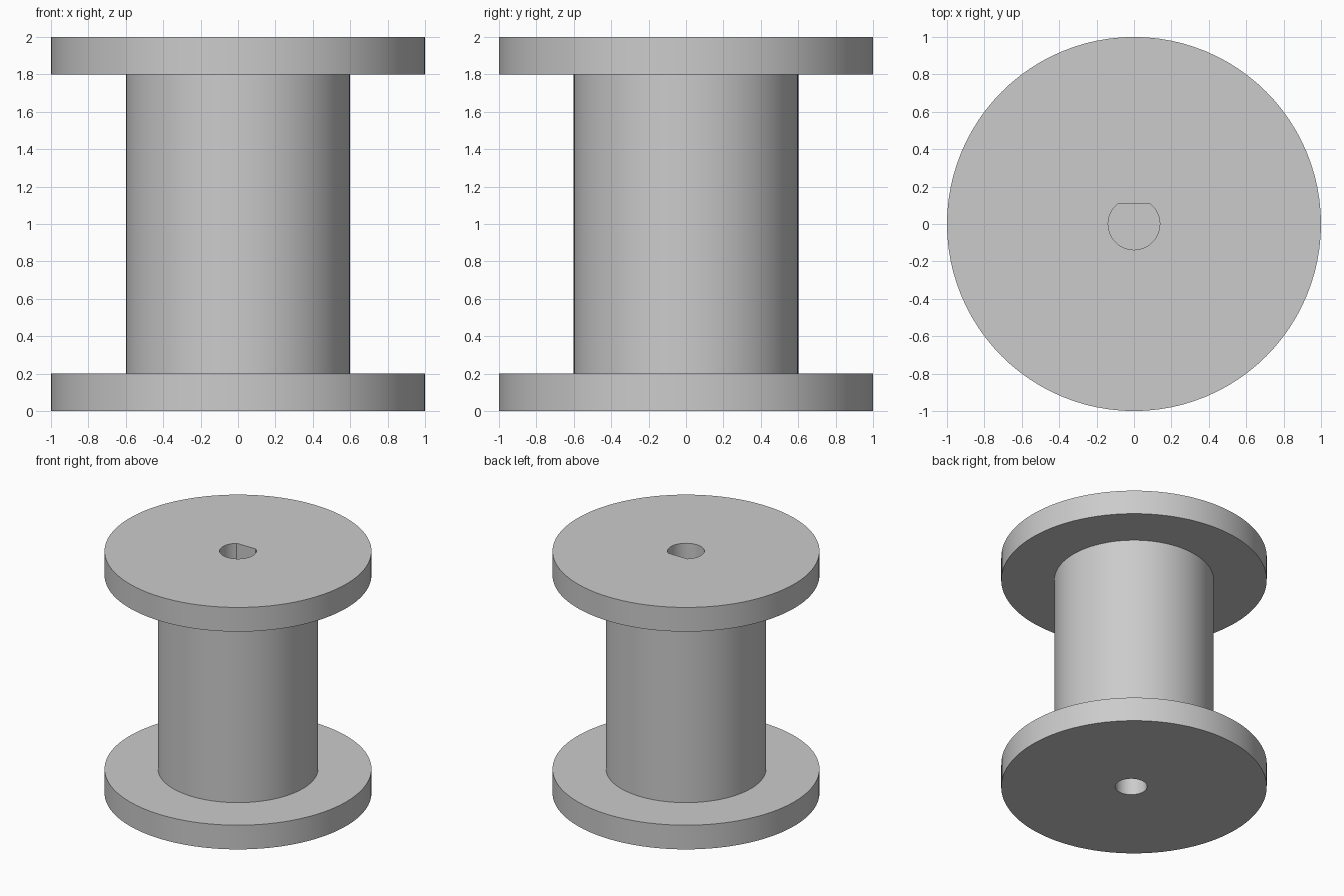
import bpy
import bmesh
from math import asin, cos, pi, sin

cube = bpy.data.objects.get("Cube")
if cube:
    bpy.data.objects.remove(cube, do_unlink=True)

grey = bpy.data.materials.new("plain_grey")
grey.use_nodes = True
colour = (0.6, 0.6, 0.6, 1)
grey.diffuse_color = colour
grey.node_tree.nodes["Principled BSDF"].inputs["Base Color"].default_value = colour


def add_object(name, bm):
    bmesh.ops.recalc_face_normals(bm, faces=bm.faces)
    mesh = bpy.data.meshes.new(name)
    bm.to_mesh(mesh)
    bm.free()
    mesh.materials.append(grey)
    obj = bpy.data.objects.new(name, mesh)
    bpy.context.collection.objects.link(obj)
    return obj


def arc(radius, start, end, steps, centre=(0, 0)):
    return [(centre[0] + radius * cos(start + (end - start) * i / steps),
             centre[1] + radius * sin(start + (end - start) * i / steps))
            for i in range(steps + 1)]


def prism(name, outline, z0, z1):
    bm = bmesh.new()
    base = bm.faces.new([bm.verts.new((x, y, z0)) for x, y in outline])
    top = bmesh.ops.extrude_face_region(bm, geom=[base])["geom"]
    verts = [v for v in top if isinstance(v, bmesh.types.BMVert)]
    bmesh.ops.translate(bm, verts=verts, vec=(0, 0, z1 - z0))
    return add_object(name, bm)


def lathe(name, profile, segments):
    bm = bmesh.new()
    rings = [[bm.verts.new((x, y, z)) for x, y in arc(r, 0, 2 * pi, segments)[:-1]]
             for r, z in profile]
    for low, high in zip(rings, rings[1:]):
        for i in range(segments):
            j = (i + 1) % segments
            bm.faces.new((low[i], low[j], high[j], high[i]))
    bm.faces.new(rings[0])
    bm.faces.new(rings[-1])
    return add_object(name, bm)


# Spool: two wide flanges on a drum
spool = lathe("spool", [(1, 0), (1, 0.2), (0.6, 0.2),
                        (0.6, 1.8), (1, 1.8), (1, 2)], 96)

# Blind sockets: D-shaped in the top, round in the bottom
flat = asin(0.107 / 0.138)
sockets = [
    prism("top_socket_cutter", arc(0.138, pi - flat, 2 * pi + flat, 40), 1.4, 2.1),
    prism("bottom_socket_cutter",
          arc(0.12, 0, 2 * pi, 40, (0.02, -0.01))[:-1], -0.1, 0.6),
]
bpy.context.view_layer.objects.active = spool
for cutter in sockets:
    cutter.hide_render = True
    cut = spool.modifiers.new(cutter.name, "BOOLEAN")
    cut.operation = "DIFFERENCE"
    cut.solver = "EXACT"
    cut.object = cutter
    bpy.ops.object.modifier_apply(modifier=cut.name)
    bpy.data.objects.remove(cutter, do_unlink=True)

spool.select_set(True)
bpy.ops.object.shade_smooth_by_angle(angle=pi / 6)
